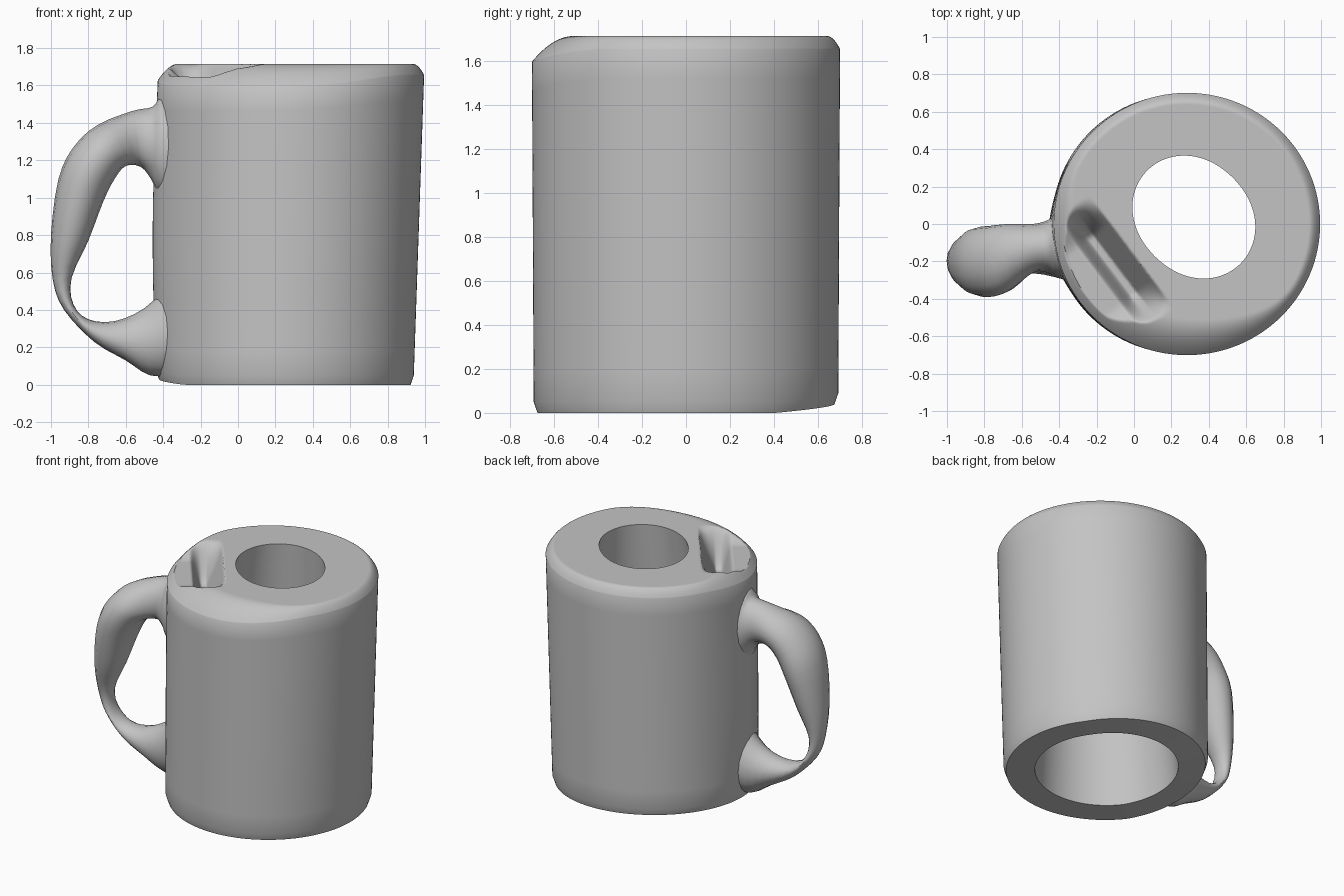
import bpy, bmesh, math
from mathutils import Vector

if "Cube" in bpy.data.objects:
    bpy.data.objects.remove(bpy.data.objects["Cube"], do_unlink=True)

clay = bpy.data.materials.new("grey clay")
clay.use_nodes = True
clay.diffuse_color = (0.55, 0.55, 0.55, 1)
clay.node_tree.nodes["Principled BSDF"].inputs["Base Color"].default_value = (0.55, 0.55, 0.55, 1)

SIDES, TOP = 256, 1.715
ANGLES = [2 * math.pi * i / SIDES for i in range(SIDES)]


def skin(name, rows, closed, angle):
    """Join rows of points into a tube, either looped or capped."""
    bm = bmesh.new()
    rings = [[bm.verts.new(p) for p in row] for row in rows]
    n = len(rings[0])
    for k in range(len(rings) if closed else len(rings) - 1):
        a, b = rings[k], rings[(k + 1) % len(rings)]
        for i in range(n):
            j = (i + 1) % n
            bm.faces.new((a[i], a[j], b[j], b[i]))
    if not closed:
        bm.faces.new(rings[0])
        bm.faces.new(rings[-1])
    bmesh.ops.recalc_face_normals(bm, faces=bm.faces)
    mesh = bpy.data.meshes.new(name)
    bm.to_mesh(mesh)
    bm.free()
    obj = bpy.data.objects.new(name, mesh)
    bpy.context.collection.objects.link(obj)
    mesh.materials.append(clay)
    bpy.ops.object.select_all(action='DESELECT')
    obj.select_set(True)
    bpy.context.view_layer.objects.active = obj
    bpy.ops.object.shade_smooth_by_angle(angle=math.radians(angle))


def smooth(x):
    x = max(0, min(1, x))
    return x * x * (3 - 2 * x)


# Body outline, slightly wider at the top
def outer(a, h, scale=1.0):
    rx, ry = 0.69 + 0.022 * h, 0.693 + 0.008 * h
    return Vector((0.25 + 0.033 * h + rx * scale * math.cos(a), ry * scale * math.sin(a), 0))


# Slightly oval opening on top, wider opening underneath
def hole(a):
    r = 0.324 - 0.028 * math.sin(2 * a)
    return Vector((0.32 + r * math.cos(a), 0.037 + r * math.sin(a), TOP))


def foot(a):
    return 0.05 * max(0, 0.8 * math.sin(a) - 0.6 * math.cos(a))


def bore(a):
    return Vector((0.25 + 0.485 * math.cos(a), 0.01 + 0.485 * math.sin(a), 0.5 * foot(a)))


# Rim: wide soft slope at the front, tight rounding at the back
def slope(a):
    return smooth(-0.87 * math.sin(a) - 0.5 * math.cos(a))


def rim_drop(a):
    return 0.06 + 0.06 * slope(a)


# Gouge beside the handle: a straight-edged groove with a lower outer lip
def gouge(p):
    rel = Vector((p.x + 0.2, p.y - 0.1))
    d = rel.dot(Vector((-0.798, -0.602)))
    t = rel.dot(Vector((0.602, -0.798)))
    depth = 0.25 * min(1, max(0, d / 0.11)) - 0.18 * smooth((d - 0.14) / 0.08)
    return depth * smooth((0.38 - abs(t - 0.31)) / 0.2)


def top_point(a, s):
    rim = outer(a, 1)
    p = rim.lerp(hole(a), s)
    edge = math.hypot(p.x - rim.x, p.y - rim.y)
    fall = max(0, 1 - edge / (0.06 + 0.14 * slope(a)))
    p.z = TOP - max(rim_drop(a) * fall ** 2, gouge(p) * min(1, edge / 0.05))
    return p


# Wall, swelling a little where the handle joins
def wall_point(a, h):
    p = outer(a, h)
    if p.x < 0:
        p.x -= 0.025 * math.sin(math.pi * h) * math.exp(-((p.y + 0.1) / 0.2) ** 2)
    low = foot(a) + 0.05
    p.z = low + (TOP - rim_drop(a) - low) * h
    return p


rows = [[bore(a) for a in ANGLES]]
rows.append([outer(a, 0, 0.975) + Vector((0, 0, foot(a))) for a in ANGLES])
rows += [[wall_point(a, k / 12) for a in ANGLES] for k in range(13)]
rows += [[top_point(a, (k / 60) ** 1.2) for a in ANGLES] for k in range(1, 60)]
rows += [[hole(a).lerp(bore(a), k / 6) for a in ANGLES] for k in range(6)]
skin("mug_body", rows, True, 62)

# Handle stations: outer x, z, inner x, z, centre y, half depth in y
STATIONS = [
    (-0.30, 1.58, -0.30, 0.95, -0.12, 0.19),
    (-0.41, 1.54, -0.42, 1.02, -0.12, 0.165),
    (-0.46, 1.485, -0.465, 1.10, -0.12, 0.14),
    (-0.56, 1.465, -0.52, 1.165, -0.13, 0.13),
    (-0.75, 1.39, -0.60, 1.17, -0.18, 0.18),
    (-0.88, 1.27, -0.66, 1.10, -0.20, 0.19),
    (-0.96, 1.10, -0.72, 0.98, -0.20, 0.18),
    (-1.00, 0.80, -0.80, 0.77, -0.20, 0.13),
    (-0.99, 0.56, -0.89, 0.57, -0.19, 0.07),
    (-0.93, 0.40, -0.88, 0.43, -0.18, 0.065),
    (-0.77, 0.23, -0.80, 0.35, -0.17, 0.08),
    (-0.60, 0.13, -0.66, 0.34, -0.15, 0.11),
    (-0.47, 0.05, -0.50, 0.41, -0.13, 0.14),
    (-0.32, 0.05, -0.34, 0.56, -0.12, 0.19),
]


def blend(p0, p1, p2, p3, t):
    return [0.5 * (2 * b + (c - a) * t + (2 * a - 5 * b + 4 * c - d) * t * t
                   + (3 * b - a - 3 * c + d) * t ** 3)
            for a, b, c, d in zip(p0, p1, p2, p3)]


def handle_ring(s):
    out, inn = Vector((s[0], s[4], s[1])), Vector((s[2], s[4], s[3]))
    mid, arm = (out + inn) / 2, (out - inn) / 2
    return [mid + arm * math.cos(a) + Vector((0, s[5] * math.sin(a), 0)) for a in ANGLES[::16]]


padded = [STATIONS[0]] + STATIONS + [STATIONS[-1]]
rows = [handle_ring(blend(*padded[i:i + 4], k / 3))
        for i in range(len(STATIONS) - 1) for k in range(3)]
rows.append(handle_ring(STATIONS[-1]))
skin("handle", rows, False, 50)
